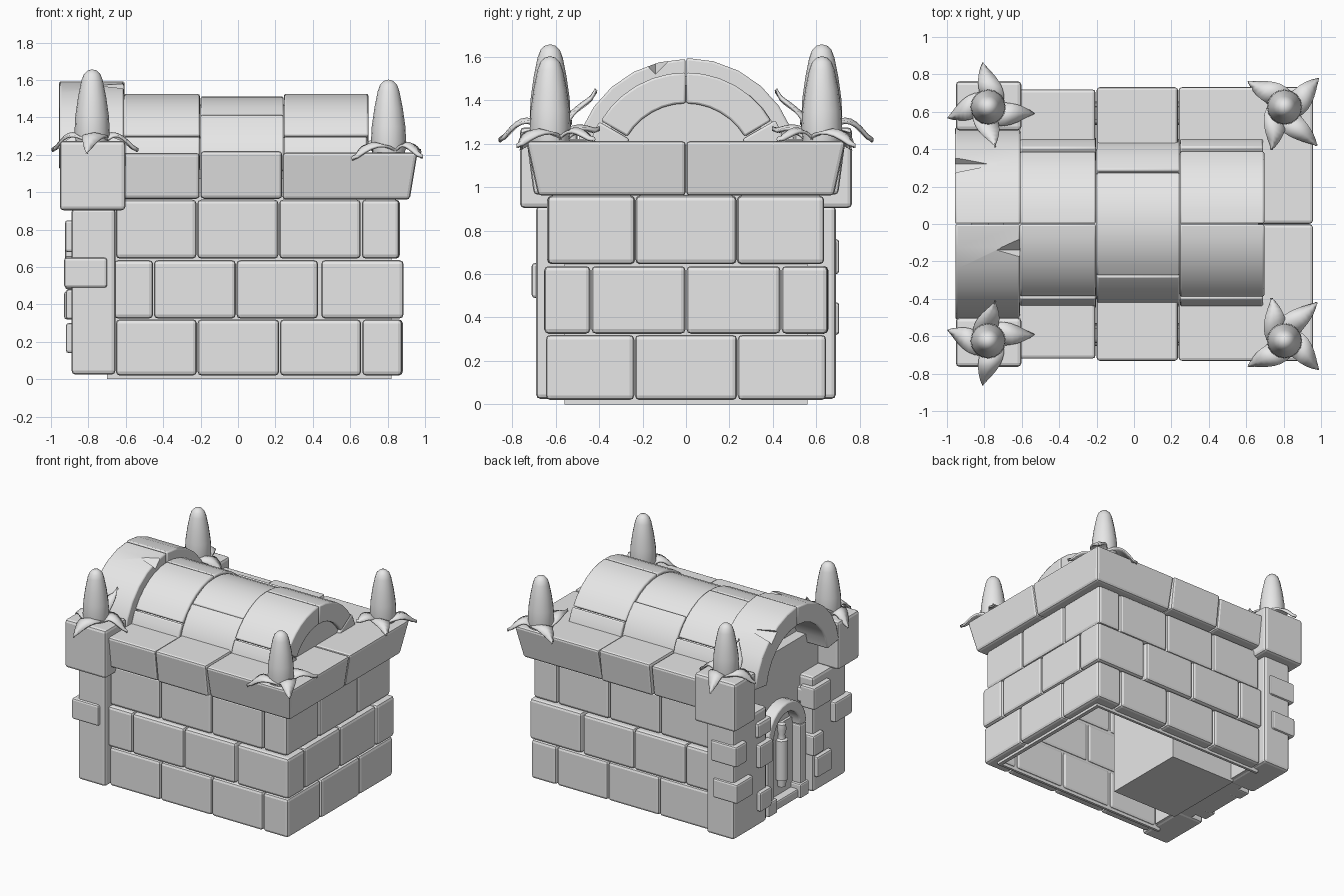
import bpy, bmesh, math, random
from mathutils import Vector

random.seed(4)
cube = bpy.data.objects.get("Cube")
if cube:
    bpy.data.objects.remove(cube, do_unlink=True)

stone = bpy.data.materials.new("stone_grey")
stone.use_nodes = True
GREY = (0.8, 0.8, 0.8, 1)
stone.diffuse_color = GREY
stone.node_tree.nodes["Principled BSDF"].inputs["Base Color"].default_value = GREY


def finish(bm, name, bevel=0.0, segments=2, smooth=35):
    bmesh.ops.recalc_face_normals(bm, faces=bm.faces)
    mesh = bpy.data.meshes.new(name)
    bm.to_mesh(mesh)
    bm.free()
    mesh.materials.append(stone)
    if smooth:
        mesh.shade_smooth()
        mesh.set_sharp_from_angle(angle=math.radians(smooth))
    ob = bpy.data.objects.new(name, mesh)
    bpy.context.collection.objects.link(ob)
    if bevel:
        mod = ob.modifiers.new("edge", "BEVEL")
        mod.width, mod.segments = bevel, segments
        mod.limit_method, mod.angle_limit = "ANGLE", math.radians(40)
    return ob


def frustum(name, low, high, z0, z1, bevel=0.018):
    """Block between two rectangles (x0, x1, y0, y1)."""
    bm = bmesh.new()
    rings = []
    for (x0, x1, y0, y1), z in ((low, z0), (high, z1)):
        rings.append([bm.verts.new((x, y, z)) for x, y in
                      ((x0, y0), (x1, y0), (x1, y1), (x0, y1))])
    a, b = rings
    bm.faces.new(a)
    bm.faces.new(b)
    for i in range(4):
        j = (i + 1) % 4
        bm.faces.new((a[i], a[j], b[j], b[i]))
    return finish(bm, name, bevel, smooth=0)


def block(name, x0, x1, y0, y1, z0, z1, bevel=0.021):
    rect = (x0, x1, min(y0, y1), max(y0, y1))
    return frustum(name, rect, rect, z0, z1, bevel)


def arc(name, x0, x1, r0, r1, a0, a1, zc=1.07, steps=6, bevel=0.01):
    """Curved block around the x axis; angles in degrees from +y."""
    bm = bmesh.new()
    angles = [math.radians(a0 + (a1 - a0) * i / steps) for i in range(steps + 1)]
    outline = [(r1, a) for a in angles] + [(r0, a) for a in reversed(angles)]
    verts = [bm.verts.new((x0, r * math.cos(a), zc + r * math.sin(a))) for r, a in outline]
    face = bm.faces.new(verts)
    out = bmesh.ops.extrude_face_region(bm, geom=[face])
    moved = [v for v in out["geom"] if isinstance(v, bmesh.types.BMVert)]
    bmesh.ops.translate(bm, verts=moved, vec=(x1 - x0, 0, 0))
    return finish(bm, name, bevel)


def lathe(name, profile, place, sides=16):
    bm = bmesh.new()
    verts = [bm.verts.new((r, 0, z)) for r, z in profile]
    edges = [bm.edges.new(pair) for pair in zip(verts, verts[1:])]
    bmesh.ops.spin(bm, geom=verts + edges, cent=(0, 0, 0), axis=(0, 0, 1),
                   angle=math.tau, steps=sides)
    bmesh.ops.remove_doubles(bm, verts=bm.verts, dist=0.0005)
    bmesh.ops.translate(bm, verts=bm.verts, vec=place)
    return finish(bm, name, smooth=42)


def leaf(name, place, heading, length, lift, curl):
    """Curling pointed leaf with a raised middle rib."""
    bm = bmesh.new()
    rows, n = [], 8
    for i in range(n + 1):
        t = i / n
        r = 0.03 + (length - 0.03) * t
        a = math.radians(heading) + curl * (t - 1) * (1 - t)
        out = Vector((math.cos(a), math.sin(a), 0))
        side = Vector((-out.y, out.x, 0))
        z = 0.02 + 0.045 * math.sin(math.pi * min(1, t * 1.1)) + lift * t * t
        w = 0.07 * math.sin(math.pi * (0.4 + 0.59 * t))
        rows.append([bm.verts.new(Vector(place) + out * r + side * (w * k)
                                  + Vector((0, 0, z - 0.014 * abs(k)))) for k in (-1, 0, 1)])
    for a, b in zip(rows, rows[1:]):
        for k in range(2):
            bm.faces.new((a[k], a[k + 1], b[k + 1], b[k]))
    ob = finish(bm, name, smooth=60)
    ob.modifiers.new("thickness", "SOLIDIFY").thickness = 0.014


def notch(target, x, y, z, length, radius):
    """Carve a pointed crack running along x from a block's edge."""
    bm = bmesh.new()
    bmesh.ops.create_cone(bm, segments=4, radius1=radius, radius2=0.001, depth=abs(length), cap_ends=True)
    tool = finish(bm, "crack_cutter", smooth=0)
    tool.location = (x + length / 2, y, z)
    tool.rotation_euler = (0, math.copysign(math.pi / 2, length), 0)
    tool.hide_render = True
    tool.hide_set(True)
    mod = target.modifiers.new("crack", "BOOLEAN")
    mod.operation, mod.object, mod.solver = "DIFFERENCE", tool, "EXACT"


# Brick courses of the hollow body; corner bricks wrap round as an L
SIDE_BACK, END_BACK = 0.53, 0.77
courses = [
    (0.02, 0.32, [-0.655, -0.218, 0.222, 0.66], (0.664, 0.877), 0.238, 0.645),
    (0.325, 0.637, [-0.665, -0.452, -0.01, 0.43], (0.445, 0.885), 0.44, 0.652),
    (0.645, 0.96, [-0.655, -0.22, 0.218, 0.658], (0.662, 0.862), 0.235, 0.636),
]
for z0, z1, cuts, (cx0, cx1), inner, y1 in courses:
    for s in (1, -1):
        for a, b in zip(cuts, cuts[1:]):
            block("wall_brick", a + 0.002, b - 0.002, s * SIDE_BACK,
                  s * (y1 + random.uniform(-0.004, 0.004)), z0, z1)
        block("corner_brick_side", cx0, cx1, s * SIDE_BACK, s * y1, z0, z1)
        block("corner_brick_end", END_BACK, cx1, s * inner, s * y1, z0, z1)
    if inner < 0.4:
        block("end_brick", END_BACK, cx1 + 0.004, -inner + 0.003, inner - 0.003, z0, z1)
    else:
        for s in (1, -1):
            block("end_brick", END_BACK, cx1 - 0.005, s * 0.002, s * 0.435, z0, z1)

# Mortar shell behind the bricks
for s in (1, -1):
    block("side_mortar", -0.70, 0.82, s * 0.54, s * 0.56, 0, 0.98, 0)
block("end_mortar", 0.79, 0.82, -0.56, 0.56, 0, 0.98, 0)

# Flared ledge under the roof
for s in (1, -1):
    for x0, x1, low, high, top in ((-0.62, -0.205, 0.69, 0.722, 1.21),
                                   (-0.2, 0.236, 0.70, 0.734, 1.22)):
        frustum("ledge_block", (x0, x1, *sorted((0, s * low))),
                (x0, x1, *sorted((0, s * high))), 0.965, top)
    frustum("ledge_corner", (0.238, 0.918, *sorted((s * 0.001, s * 0.68))),
            (0.238, 0.96, *sorted((s * 0.001, s * 0.735))), 0.96, 1.212)

# Barrel roof
arc("roof_core", -0.70, 0.665, 0.01, 0.40, 0, 180, steps=16, bevel=0)
for x0, x1, radius, split in ((-0.61, -0.204, 0.455, 30), (-0.2, 0.244, 0.442, 51),
                              (0.246, 0.697, 0.457, 30)):
    if split > 40:
        arc("roof_crown", x0, x1, 0.31, radius, split, 180 - split, steps=8)
    else:
        arc("roof_tile_back", x0, x1, 0.315, radius, split + 1, 89.8)
        arc("roof_tile_front", x0, x1, 0.315, radius, 90.2, 179 - split)
    foot_end = min(x1, 0.69)
    arc("roof_foot_back", x0, foot_end, 0.3, radius + 0.018, 6, split, steps=4)
    arc("roof_foot_front", x0, foot_end, 0.3, radius + 0.004, 180 - split, 174, steps=4)

# Entrance arch with cracks
arch_back = arc("entrance_arch_back", -0.957, -0.607, 0.375, 0.524, 8, 89.8)
arch_front = arc("entrance_arch_front", -0.955, -0.610, 0.375, 0.519, 90.2, 172)
notch(arch_back, -0.965, 0.32, 1.49, 0.21, 0.07)
notch(arch_front, -0.60, -0.14, 1.58, -0.16, 0.065)

# Entrance pillars, caps and quoins
for s in (1, -1):
    block("entrance_pillar", -0.89, -0.655, s * 0.28, s * 0.69, 0.025, 0.915)
    block("pillar_cap", -0.953, -0.602, s * 0.50, s * 0.764, 0.903, 1.275)
    block("inner_bracket", -0.915, -0.70, s * 0.25, s * 0.42, 0.71, 0.83)
quoins = [
    (1, -0.925, -0.70, 0.57, 0.705, 0.60, 0.76), (1, -0.93, -0.72, 0.50, 0.705, 0.32, 0.47),
    (1, -0.925, -0.80, 0.25, 0.41, 0.48, 0.66), (1, -0.92, -0.80, 0.26, 0.40, 0.14, 0.29),
    (-1, -0.93, -0.70, 0.50, 0.71, 0.49, 0.65), (-1, -0.925, -0.80, 0.25, 0.46, 0.68, 0.85),
    (-1, -0.92, -0.80, 0.25, 0.38, 0.32, 0.48), (-1, -0.92, -0.80, 0.30, 0.48, 0.14, 0.30),
]
for s, x0, x1, y0, y1, z0, z1 in quoins:
    block("quoin", x0, x1, s * y0, s * y1, z0, z1, 0.014)

# Doorway, chamber behind it and door ornament
block("entrance_wall", -0.78, -0.64, -0.52, 0.52, 0.03, 1.2, 0)
block("inner_chamber", -0.66, -0.09, -0.33, 0.33, 0.01, 0.9, 0)
arc("door_frame_arch", -0.87, -0.76, 0.16, 0.235, 0, 180, zc=0.59, steps=12)
for s in (1, -1):
    block("door_frame_side", -0.87, -0.76, s * 0.16, s * 0.235, 0.13, 0.59, 0.012)
    block("door_frame_foot", -0.885, -0.76, s * 0.14, s * 0.245, 0.03, 0.14, 0.012)
block("door_sill", -0.86, -0.76, -0.16, 0.16, 0.03, 0.1, 0.012)
block("door_panel", -0.80, -0.76, -0.16, 0.16, 0.08, 0.64, 0)
lathe("door_ornament", [(0, 0), (0.03, 0), (0.034, 0.05), (0.046, 0.055), (0.046, 0.36),
                        (0.028, 0.37), (0.024, 0.4), (0.034, 0.44), (0.03, 0.48), (0, 0.49)],
      (-0.82, 0, 0.17), 12)

# Corner spires ringed with leaves
spire = [(0, 0), (0.088, 0), (0.094, 0.06), (0.09, 0.14), (0.076, 0.24),
         (0.058, 0.33), (0.045, 0.365), (0.025, 0.385), (0, 0.392)]
corners = [
    (-0.78, 1.265, [(97, 0.24, -0.06), (-8, 0.25, -0.05), (-80, 0.21, 0.17), (195, 0.225, -0.05)]),
    (0.805, 1.21, [(145, 0.24, -0.04), (40, 0.24, -0.03), (-50, 0.27, 0.0), (253, 0.24, 0.05)]),
]
for x, z, leaves in corners:
    for s in (1, -1):
        place = (x, s * 0.625, z)
        lathe("spire", spire, place)
        for heading, length, lift in leaves:
            leaf("spire_leaf", place, s * heading, length, lift, s * 0.6)
